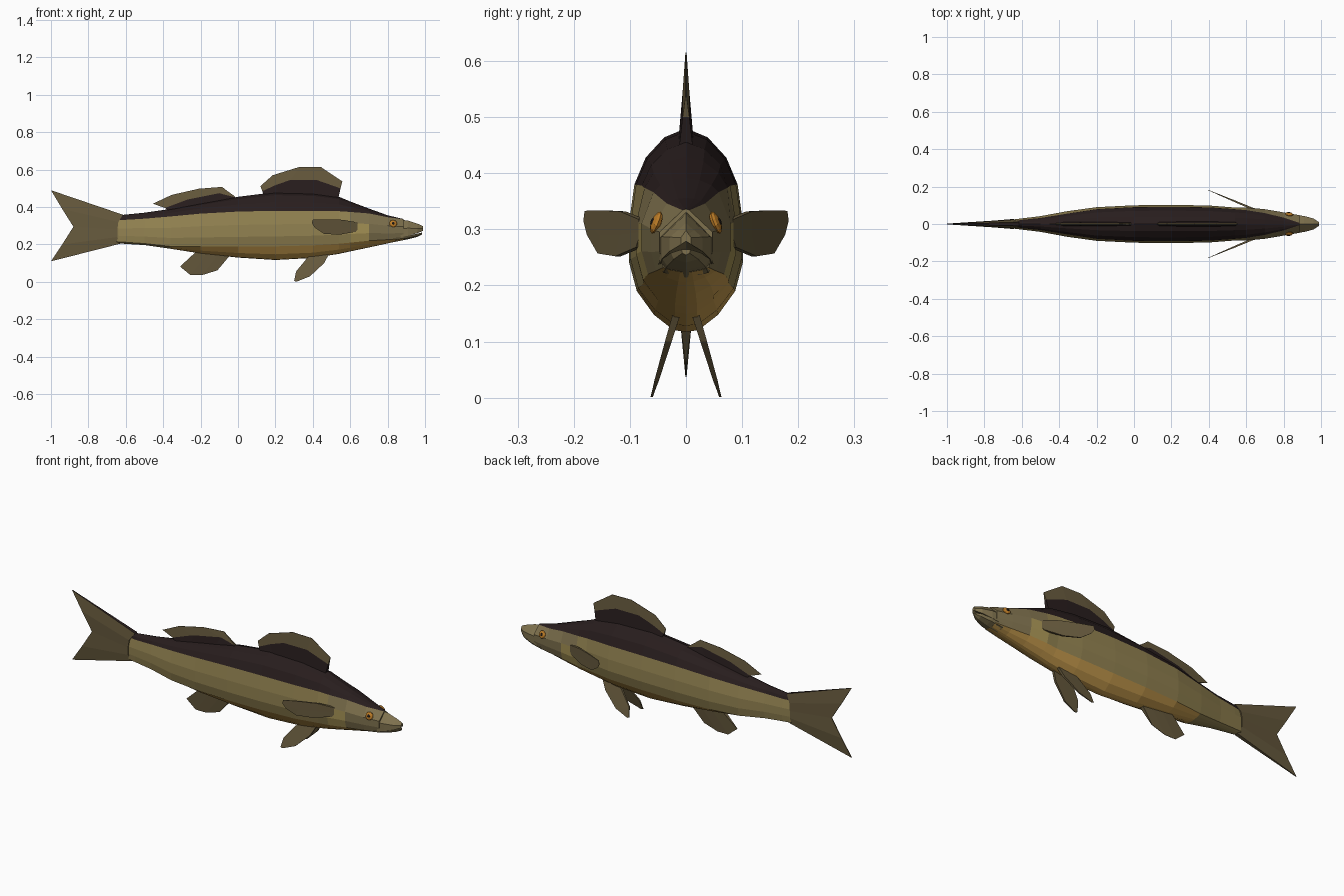
import bpy, bmesh, math

if "Cube" in bpy.data.objects:
    bpy.data.objects.remove(bpy.data.objects["Cube"])


def material(name, rgb):
    m = bpy.data.materials.new(name)
    m.diffuse_color = (*rgb, 1)
    m.use_nodes = True
    m.node_tree.nodes["Principled BSDF"].inputs["Base Color"].default_value = m.diffuse_color
    return m


DARK = material("dark_back", (.021, .0125, .0125))
OLIVE = material("olive_side", (.29, .225, .082))
GOLD = material("gold_belly", (.60, .35, .08))
FIN = material("fin_brown", (.135, .102, .047))
HEAD = material("head_olive", (.21, .165, .075))
GILL = material("gill_yellow", (.38, .29, .09))
ORANGE = material("eye_orange", (.50, .20, .02))
BLACK = material("pupil_black", (.01, .008, .008))


def finish(name, bm, mats):
    bmesh.ops.recalc_face_normals(bm, faces=bm.faces)
    me = bpy.data.meshes.new(name)
    bm.to_mesh(me)
    bm.free()
    ob = bpy.data.objects.new(name, me)
    bpy.context.collection.objects.link(ob)
    for m in mats:
        me.materials.append(m)
    return ob


def loft(name, sections, mats, rule=lambda k, x: 0, cap=0):
    """Skin mirrored half sections: each is (x, [(y, z) from top to bottom])."""
    bm = bmesh.new()
    rings = []
    for x, half in sections:
        full = half + [(-y, z) for y, z in half[-2:0:-1]]
        rings.append([bm.verts.new((x, y, z)) for y, z in full])
    n, h = len(rings[0]), len(sections[0][1]) - 1
    for i, (a, b) in enumerate(zip(rings, rings[1:])):
        for j in range(n):
            f = bm.faces.new((a[j], a[(j + 1) % n], b[(j + 1) % n], b[j]))
            f.material_index = rule(j if j < h else n - 1 - j, sections[i][0])
    for r in (rings[0], rings[-1]):
        bm.faces.new(r).material_index = cap
    return finish(name, bm, mats)


def fin(name, rows, thick, mats, strips=None, y_of=lambda x, z: 0, side=1, top_edge=None):
    """Tapered blade through rows of (x, z) points, root row first."""
    bm = bmesh.new()
    grid = []
    for row, t in zip(rows, thick):
        ts = t if isinstance(t, (list, tuple)) else [t] * len(row)
        grid.append([[bm.verts.new((x, side * y_of(x, z) + s * k, z)) for s in (-1, 1)]
                     for (x, z), k in zip(row, ts)])
    last, nr = len(grid[0]) - 1, len(grid) - 1
    for r in range(nr):
        mi = strips[r] if strips else 0
        for c in range(last):
            q = (grid[r][c], grid[r][c + 1], grid[r + 1][c + 1], grid[r + 1][c])
            for s in (0, 1):
                bm.faces.new([v[s] for v in q]).material_index = mi
        for c in (0, last):
            a, b = grid[r][c], grid[r + 1][c]
            f = bm.faces.new((a[0], a[1], b[1], b[0]))
            f.material_index = top_edge if top_edge and c == 0 else mi
    for r in (0, nr):
        for c in range(last):
            a, b = grid[r][c], grid[r][c + 1]
            f = bm.faces.new((a[0], a[1], b[1], b[0]))
            f.material_index = strips[min(r, nr - 1)] if strips else 0
    return finish(name, bm, mats)


# Body: x, top, bottom, half width, back edge height, back edge half width, belly edge height
stations = [
    (-.66, .345, .212, .012, .332, .006, .218),
    (-.64, .355, .207, .025, .331, .015, .214),
    (-.60, .360, .203, .030, .332, .022, .212),
    (-.50, .370, .197, .042, .338, .032, .205),
    (-.36, .390, .177, .068, .350, .055, .190),
    (-.20, .420, .152, .090, .365, .079, .188),
    (.00, .455, .130, .100, .376, .090, .188),
    (.20, .480, .117, .102, .380, .092, .190),
    (.40, .475, .128, .099, .380, .089, .195),
    (.54, .455, .150, .088, .378, .079, .204),
    (.60, .430, .163, .089, .374, .074, .210),
    (.70, .392, .184, .079, .366, .058, .220),
    (.80, .356, .206, .062, .346, .034, .226),
    (.885, .336, .224, .047, .334, .006, .232),
]


def body_section(x, top, bot, w, zd, dw, zb):
    up, mid, low = top - zd, zd - zb, zb - bot
    return (x, [(0, top), (.42 * dw, zd + .84 * up), (.78 * dw, zd + .48 * up), (dw, zd),
                (w, zb + .62 * mid), (w, zb + .28 * mid), (.86 * w, zb),
                (.56 * w, bot + .42 * low), (.22 * w, bot + .05 * low), (0, bot)])


def body_rule(k, x):
    if k < 3:
        return 0
    if k < 6:
        if k > 3 and x == .60:
            return 4
        return 3 if x >= .6 else 1
    return 2 if x > -.45 else 1


loft("body", [body_section(*s) for s in stations], [DARK, OLIVE, GOLD, HEAD, GILL],
     body_rule, cap=3)

# Snout and lower jaw, split by the mouth gap
loft("snout", [(x, [(0, t), (.5 * w, t - .25 * (t - b)), (w, t - .5 * (t - b)), (w, b), (0, b + .006)])
               for x, t, b, w in ((.87, .333, .238, .047), (.91, .327, .247, .043),
                                  (.96, .311, .261, .029), (.99, .298, .273, .009))], [HEAD])
loft("lower_jaw", [(x, [(0, t), (w, t), (.8 * w, b + .35 * (t - b)), (0, b)])
                   for x, t, b, w in ((.84, .238, .214, .050), (.91, .247, .228, .042),
                                      (.96, .258, .241, .027), (.985, .264, .254, .008))], [HEAD])

# Tail fin with a dark upper edge
fin("tail_fin", [[(-.615, .359), (-.64, .32), (-.645, .28), (-.645, .24), (-.63, .204)],
                 [(-1, .49), (-.94, .39), (-.88, .295), (-.94, .20), (-1, .11)]],
    [[.010, .024, .027, .025, .010], .002], [FIN, DARK], top_edge=1)

# Dorsal fins with dark lower bands
fin("front_dorsal_fin",
    [[(.14, .455), (.22, .465), (.32, .465), (.42, .46), (.535, .44)],
     [(.13, .485), (.20, .517), (.28, .545), (.42, .545), (.548, .500)],
     [(.12, .512), (.185, .57), (.33, .615), (.445, .613), (.558, .537)]],
    [.013, .006, .001], [DARK, FIN], [0, 1])
fin("rear_dorsal_fin",
    [[(-.37, .38), (-.27, .395), (-.13, .42), (-.015, .44)],
     [(-.39, .395), (-.27, .440), (-.10, .474), (-.015, .452)],
     [(-.455, .418), (-.355, .465), (-.21, .498), (-.085, .508)]],
    [.012, .006, .001], [DARK, FIN], [0, 1])
fin("rear_dorsal_edge", [[(-.10, .474), (-.015, .452)], [(-.088, .508), (-.018, .458)]],
    [.006, .001], [FIN])

# Anal fin
fin("anal_fin", [[(-.22, .165), (-.16, .158), (-.10, .152), (-.04, .145)],
                 [(-.31, .082), (-.255, .037), (-.19, .037), (-.11, .062)]],
    [.012, .001], [FIN])

# Paired fins and eyes
for side, label in ((-1, "right"), (1, "left")):
    fin(label + "_pelvic_fin",
        [[(.40, .155), (.445, .155), (.49, .155)],
         [(.37, .128), (.42, .10), (.46, .10)],
         [(.31, .055), (.345, .04), (.385, .03)],
         [(.30, .005), (.31, .001), (.32, .004)]],
        [.007, .006, .004, .002], [FIN],
        y_of=lambda x, z: .015 + (.155 - z) * .30, side=side)
    fin(label + "_pectoral_fin",
        [[(.64, .318), (.65, .295), (.63, .268)],
         [(.56, .332), (.56, .29), (.54, .252)],
         [(.47, .334), (.47, .29), (.46, .257)],
         [(.40, .333), (.395, .315), (.41, .29)]],
        [.006, .005, .003, .001], [FIN],
        y_of=lambda x, z: .079 + (.64 - x) * .42, side=side)
    for part, r, y, mat in (("eye", .021, .053, ORANGE), ("pupil", .008, .0595, BLACK)):
        bm = bmesh.new()
        bmesh.ops.create_uvsphere(bm, u_segments=10, v_segments=6, radius=r)
        ob = finish(label + "_" + part, bm, [mat])
        ob.scale = (1, 1, .4)
        ob.rotation_euler = (-side * math.radians(68), 0, -side * math.radians(10))
        ob.location = (.83, side * y, .312 if part == "eye" else .314)
